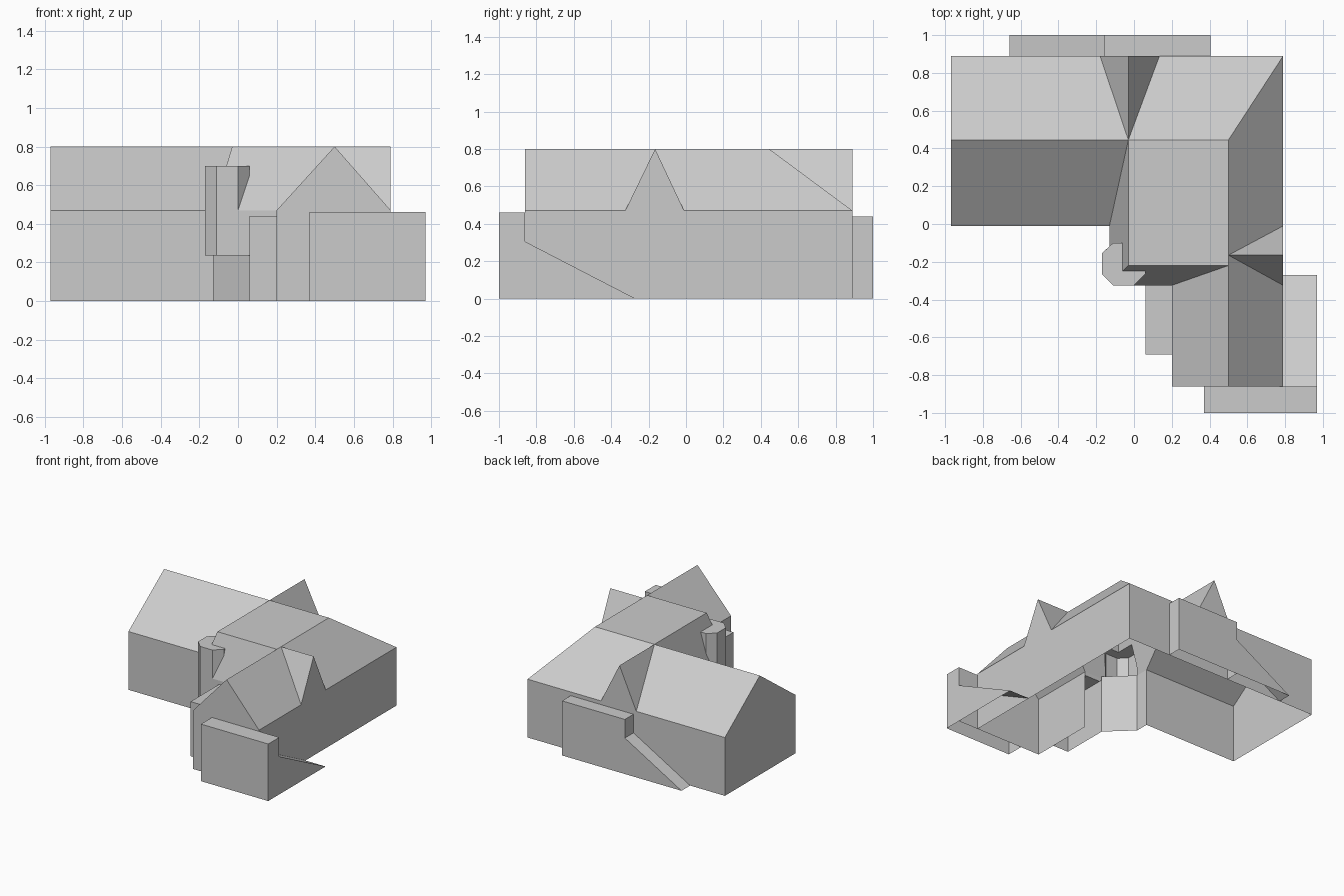
import bpy
import bmesh
from mathutils import Vector

cube = bpy.data.objects.get("Cube")
if cube:
    bpy.data.objects.remove(cube, do_unlink=True)

# One plain material for the whole building
grey = bpy.data.materials.new("plain_grey")
grey.use_nodes = True
colour = (0.6, 0.6, 0.6, 1)
grey.diffuse_color = colour
grey.node_tree.nodes["Principled BSDF"].inputs["Base Color"].default_value = colour

UP, DOWN = Vector((0, 0, 1)), Vector((0, 0, -1))
NORTH, SOUTH = Vector((0, 1, 0)), Vector((0, -1, 0))
EAST, WEST = Vector((1, 0, 0)), Vector((-1, 0, 0))


def finish(name, bm):
    bmesh.ops.remove_doubles(bm, verts=bm.verts, dist=0.0005)
    mesh = bpy.data.meshes.new(name)
    bm.to_mesh(mesh)
    bm.free()
    mesh.materials.append(grey)
    obj = bpy.data.objects.new(name, mesh)
    bpy.context.collection.objects.link(obj)
    return obj


def panels(name, faces):
    """Flat panels, each given as (outward direction, corner points)."""
    bm = bmesh.new()
    for outward, points in faces:
        face = bm.faces.new([bm.verts.new(p) for p in points])
        face.normal_update()
        if face.normal.dot(outward) < 0:
            face.normal_flip()
    return finish(name, bm)


def walls(name, path, bottom, top):
    """Upright walls along a counter-clockwise plan path."""
    faces = []
    for (ax, ay), (bx, by) in zip(path, path[1:]):
        outward = Vector((by - ay, ax - bx, 0))
        faces.append((outward, [(ax, ay, bottom), (bx, by, bottom),
                                (bx, by, top), (ax, ay, top)]))
    return panels(name, faces)


def prism(name, profile, sweep, open_sides):
    """Sweep a profile, leaving out the sides that touch ground or house."""
    bm = bmesh.new()
    face = bm.faces.new([bm.verts.new(p) for p in profile])
    result = bmesh.ops.extrude_face_region(bm, geom=[face])
    moved = [g for g in result["geom"] if isinstance(g, bmesh.types.BMVert)]
    bmesh.ops.translate(bm, verts=moved, vec=sweep)
    bmesh.ops.recalc_face_normals(bm, faces=bm.faces)
    hidden = [f for f in bm.faces if any(f.normal.dot(d) > 0.99 for d in open_sides)]
    bmesh.ops.delete(bm, geom=hidden, context="FACES")
    return finish(name, bm)


# Main plan lines and heights
eave, ridge = 0.47, 0.8
west, east, back, front = -0.97, 0.79, 0.89, -0.86
wing_front, wing_ridge = -0.01, 0.445
inner, south_ridge = 0.2, 0.5
hall_west, hall_front = -0.13, -0.325
deck_west, deck_front = -0.03, -0.22
porch_west, porch_front, porch_top = 0.06, -0.69, 0.44
entry_a, entry_b = (hall_west, -0.118), (porch_west, -0.3)

# Outer walls, with the slanted entry wall under the turret
walls("house_walls", [(inner, hall_front), (inner, front), (east, front),
                      (east, back), (west, back), (west, wing_front),
                      (hall_west, wing_front), entry_a, entry_b], 0, eave)
walls("hall_front_wall", [(0, hall_front), (porch_west, hall_front)], 0.235, eave)
walls("hall_upper_wall", [(porch_west, hall_front), (inner, hall_front)], porch_top, eave)

# Porch
walls("porch_walls", [entry_b, (porch_west, porch_front), (inner, porch_front)], 0, porch_top)
panels("porch_roof", [(UP, [(porch_west, porch_front, porch_top), (inner, porch_front, porch_top),
                            (inner, hall_front, porch_top), (porch_west, hall_front, porch_top)])])

# Roof junctions
junction = (deck_west, wing_ridge, ridge)
hip_top = (south_ridge, wing_ridge, ridge)
deck_sw = (deck_west, deck_front, ridge)
deck_se = (south_ridge, deck_front, ridge)
west_top = (west, wing_ridge, ridge)
front_top = (south_ridge, front, ridge)
hip_foot = (east, back, eave)
wing_valley = (hall_west, wing_front, eave)
south_valley = (inner, hall_front, eave)

# Dormer corners
east_peak, east_root = (east, -0.165, ridge), (south_ridge, -0.165, ridge)
east_feet = [(east, y, eave) for y in (hall_front, wing_front)]
north_peak = (deck_west, back, ridge)
north_feet = [(x, back, eave) for x in (-0.18, 0.135)]

# Turret corners where it meets the roof
cap = 0.7
t_west, t_north, t_low = -0.17, -0.1, 0.235
notch = (-0.06, -0.25, cap)
north_meet, north_low = (-0.06, t_north, cap), (-0.11, t_north, 0.535)
nw_foot = (*entry_a, eave)
se_foot = (0, hall_front, eave)
se_meet = (porch_west, -0.265, 0.65)
e_meet = (porch_west, -0.25, cap)

panels("main_roof", [
    (UP, [west_top, junction, north_feet[0], (west, back, eave)]),
    (UP, [junction, hip_top, hip_foot, north_feet[1]]),
    (UP, [west_top, junction, wing_valley, (west, wing_front, eave)]),
    (UP, [junction, hip_top, deck_se, deck_sw]),
    (UP, [hip_top, east_root, east_feet[1], hip_foot]),
    (UP, [front_top, east_root, east_feet[0], (east, front, eave)]),
    (UP, [front_top, deck_se, south_valley, (inner, front, eave)]),
    (UP, [junction, deck_sw, notch, north_meet, north_low, nw_foot, wing_valley]),
    (UP, [deck_sw, deck_se, south_valley, se_foot, se_meet, e_meet, notch]),
])

# Gable ends
panels("gables", [
    (WEST, [(west, back, eave), (west, wing_front, eave), west_top]),
    (SOUTH, [(inner, front, eave), (east, front, eave), front_top]),
])

# Dormers: one upright triangle and two roof slopes each
for name, outward, root, peak, feet in (
        ("east_dormer", EAST, east_root, east_peak, east_feet),
        ("north_dormer", NORTH, junction, north_peak, north_feet)):
    panels(name, [(outward, [peak, *feet])] + [(UP, [root, peak, foot]) for foot in feet])

# Eight-sided corner turret, cut away where it enters the house
ring = [(t_west, -0.155), (t_west, -0.265), (-0.11, hall_front), (0, hall_front)]
walls("turret_walls", ring, t_low, cap)
ring_top = [(x, y, cap) for x, y in ring]
se_top, n_top = (porch_west, -0.265, cap), (-0.11, t_north, cap)
panels("turret_joins", [
    (UP, ring_top + [se_top, e_meet, notch, north_meet, n_top]),
    (NORTH, [north_meet, n_top, north_low]),
    (NORTH + WEST, [n_top, ring_top[0], (*ring[0], t_low), (*entry_a, t_low), nw_foot, north_low]),
    (SOUTH + EAST, [se_foot, ring_top[-1], se_top, se_meet]),
    (EAST, [se_top, e_meet, se_meet]),
    (DOWN, [(x, y, t_low) for x, y in
            [entry_a, *ring, (porch_west, hall_front), entry_b]]),
])

# Front block with a ramp running back along the east wall
outer, low = 0.97, 0.46
prism("front_block", [(0.37, -1, 0), (outer, -1, 0), (outer, -1, low), (0.37, -1, low)],
      NORTH * (front + 1), [DOWN])
prism("front_ramp", [(outer, front, 0), (outer, -0.27, 0), (outer, front, 0.305)],
      WEST * (outer - east), [DOWN, SOUTH, WEST])

# Rear block with a ramp running west along the back wall
step, rear_top = -0.155, 0.44
prism("rear_block", [(step, 1, 0), (0.405, 1, 0), (0.405, 1, rear_top), (step, 1, rear_top)],
      SOUTH * (1 - back), [DOWN, SOUTH])
prism("rear_ramp", [(step, 1, 0), (-0.66, 1, 0), (step, 1, 0.29)],
      SOUTH * (1 - back), [DOWN, SOUTH, EAST])
